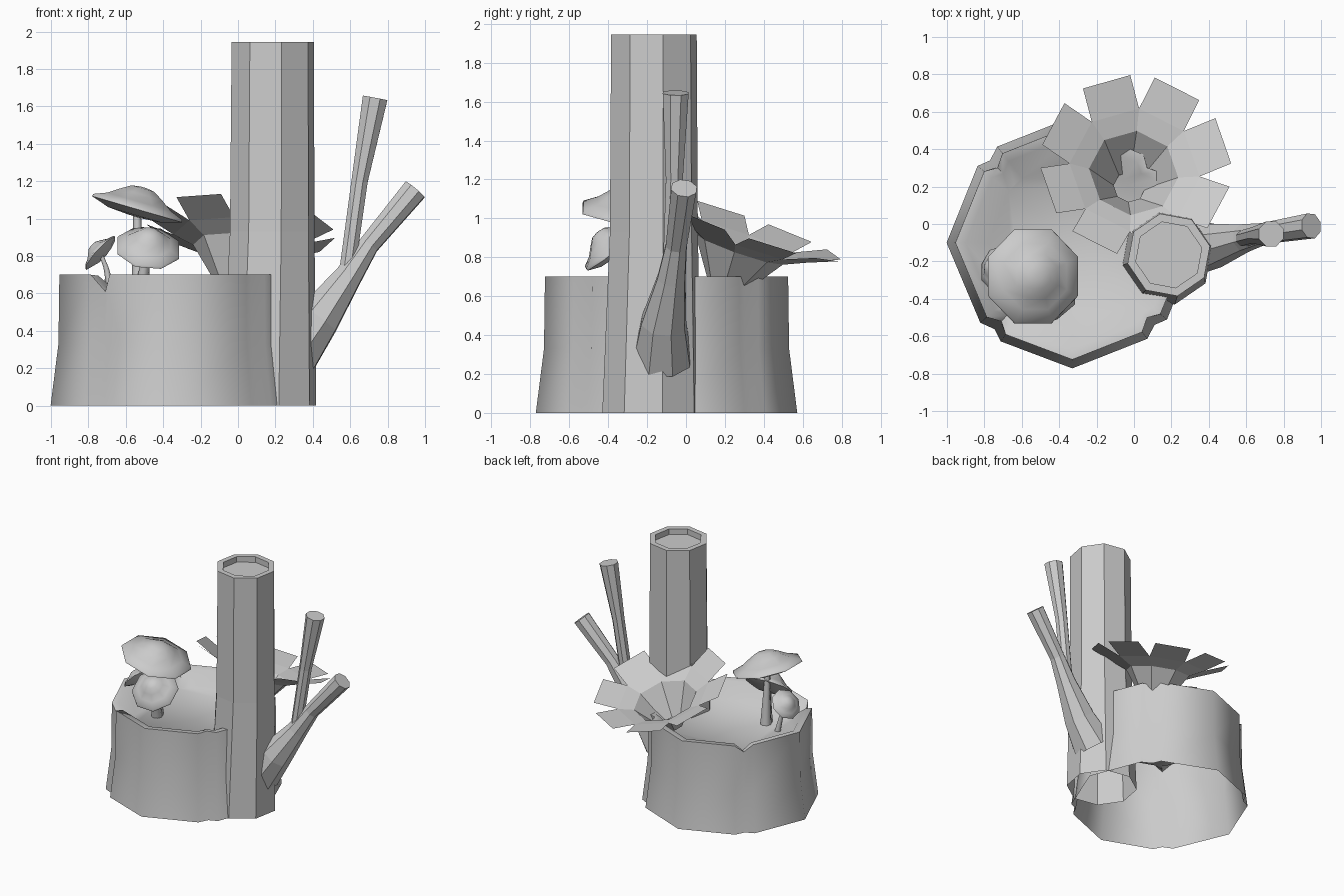
import bpy, bmesh, math
from mathutils import Vector

cube = bpy.data.objects.get("Cube")
if cube:
    bpy.data.objects.remove(cube)

grey = bpy.data.materials.new("plain_grey")
grey.use_nodes = True
grey.diffuse_color = (0.6, 0.6, 0.6, 1)
bsdf = next(n for n in grey.node_tree.nodes if n.type == 'BSDF_PRINCIPLED')
bsdf.inputs["Base Color"].default_value = (0.6, 0.6, 0.6, 1)


def finish(name, bm, smooth=None):
    mesh = bpy.data.meshes.new(name)
    bm.to_mesh(mesh)
    bm.free()
    mesh.materials.append(grey)
    obj = bpy.data.objects.new(name, mesh)
    bpy.context.collection.objects.link(obj)
    if smooth:
        bpy.ops.object.select_all(action='DESELECT')
        obj.select_set(True)
        bpy.context.view_layer.objects.active = obj
        bpy.ops.object.shade_smooth_by_angle(angle=math.radians(smooth))
    return obj


def frame(axis):
    """Two directions square to an axis, and the axis."""
    n = Vector(axis).normalized()
    u = (Vector((1, 0, 0)) - n * n.x).normalized()
    return u, n.cross(u), n


def ring(bm, centre, axis, radius, sides=8, turn=0):
    u, v, _ = frame(axis)
    pts = []
    for i in range(sides):
        a = math.radians(turn) + math.tau * i / sides
        pts.append(bm.verts.new(Vector(centre) + radius * (u * math.cos(a) + v * math.sin(a))))
    return pts


def bridge(bm, a, b):
    for i in range(len(a)):
        j = (i + 1) % len(a)
        bm.faces.new((a[i], a[j], b[j], b[i]))


def loft(name, sections, axis, turn=0, cap_start=False, smooth=None):
    """Skin (centre, radius) sections; the last one is capped."""
    bm = bmesh.new()
    rings = [ring(bm, c, axis, r, 8, turn) for c, r in sections]
    for a, b in zip(rings, rings[1:]):
        bridge(bm, a, b)
    bm.faces.new(rings[-1])
    if cap_start:
        bm.faces.new(rings[0][::-1])
    return finish(name, bm, smooth)


# Hollow stump with notched corners: (notch angle, depth of the dip in the rim)
NOTCHES = [(45, 0), (135, 0.07), (228, 0.09), (315, 0)]


def stump_ring(bm, radius, z, pinch, dip):
    pts = []

    def add(angle, r, h):
        a = math.radians(angle)
        pts.append(bm.verts.new((-0.33 + r * math.cos(a), -0.1 + r * math.sin(a), h)))

    for quarter, (angle, depth) in enumerate(NOTCHES):
        add(quarter * 90, radius, z)
        add(angle - 7, radius * 0.97, z)
        add(angle, radius * 0.97 - pinch, z - depth * dip)
        add(angle + 6, radius * 0.97, z)
    return pts


bm = bmesh.new()
levels = [(0.672, 0, 0.03, 0), (0.63, 0.33, 0.04, 0), (0.625, 0.7, 0.04, 1),
          (0.57, 0.695, 0.03, 1), (0.45, 0.59, 0, 0)]
rings = [stump_ring(bm, *level) for level in levels]
for a, b in zip(rings, rings[1:]):
    bridge(bm, a, b)
bm.faces.new(rings[-1])
finish("stump", bm, 60)

# Tall trunk with a sunken top
loft("trunk", [((0.164, -0.176, 0), 0.26), ((0.183, -0.165, 0.93), 0.231),
               ((0.186, -0.165, 1.945), 0.225), ((0.186, -0.165, 1.945), 0.18),
               ((0.186, -0.165, 1.9), 0.18)], (0, 0, 1), turn=12)


# Branches
def branch(name, sections):
    bm = bmesh.new()
    rings = []
    pts = [Vector(c) for c, r in sections]
    for i, (c, r) in enumerate(sections):
        way = pts[min(i + 1, len(pts) - 1)] - pts[max(i - 1, 0)]
        rings.append(ring(bm, c, way, r, 8, 22.5))
    for a, b in zip(rings, rings[1:]):
        bridge(bm, a, b)
    bm.faces.new(rings[-1])
    finish(name, bm)


branch("lower_branch", [((0.285, -0.125, 0.28), 0.16), ((0.43, -0.115, 0.465), 0.122),
                        ((0.59, -0.075, 0.69), 0.077),
                        ((0.7, -0.05, 0.86), 0.058), ((0.947, -0.01, 1.155), 0.07)])
branch("upper_branch", [((0.575, -0.08, 0.66), 0.045), ((0.65, -0.06, 1.2), 0.047),
                        ((0.733, -0.053, 1.645), 0.072)])


# Mushrooms: flared cap on a thin bent stem
def mushroom(name, centre, axis, radius, height, foot, thick):
    n = Vector(axis).normalized()
    c = Vector(centre)
    profile = [(0.15, -0.35), (0.6, -0.28), (1, 0), (0.98, 0.12),
               (0.7, 0.36), (0.46, 0.72), (0.25, 1), (0.07, 1.06)]
    loft(name + "_cap", [(c + n * height * h, radius * r) for r, h in profile],
         axis, turn=22.5, cap_start=True, smooth=50)
    foot = Vector(foot)
    middle = foot.lerp(c, 0.55) + Vector((0, 0, 0.03))
    loft(name + "_stem", [(foot, thick * 1.7), (middle, thick), (c, thick * 0.8)],
         (0, 0, 1), smooth=50)


mushroom("large_mushroom", (-0.54, -0.28, 1.05), (0.28, 0, 0.96), 0.272, 0.115,
         (-0.53, -0.27, 0.58), 0.025)
mushroom("middle_mushroom", (-0.48, -0.38, 0.84), (0.1, -0.62, 0.78), 0.18, 0.11,
         (-0.52, -0.3, 0.58), 0.025)
mushroom("small_mushroom", (-0.735, -0.235, 0.815), (-0.72, 0.2, 0.66), 0.12, 0.06,
         (-0.67, -0.22, 0.58), 0.014)

# Leaf rosette: tilted funnel opening into eight square leaves
bm = bmesh.new()
axis = (0.1, 0.33, 0.94)
u, v, n = frame(axis)
root = Vector((-0.03, 0.18, 0.58))
TURN = -4
rings = [ring(bm, root + n * h, axis, r, 8, TURN)
         for r, h in ((0.085, 0.055), (0.24, 0.28), (0.35, 0.33))]
for a, b in zip(rings, rings[1:]):
    bridge(bm, a, b)
for i in range(8):
    p, q = rings[-1][i], rings[-1][(i + 1) % 8]
    a = math.radians(TURN + 22.5 + 45 * i)
    out = (u * math.cos(a) + v * math.sin(a)) * 0.172 + n * 0.07
    bm.faces.new((p, q, bm.verts.new(q.co + out), bm.verts.new(p.co + out)))
finish("leaf_rosette", bm)
